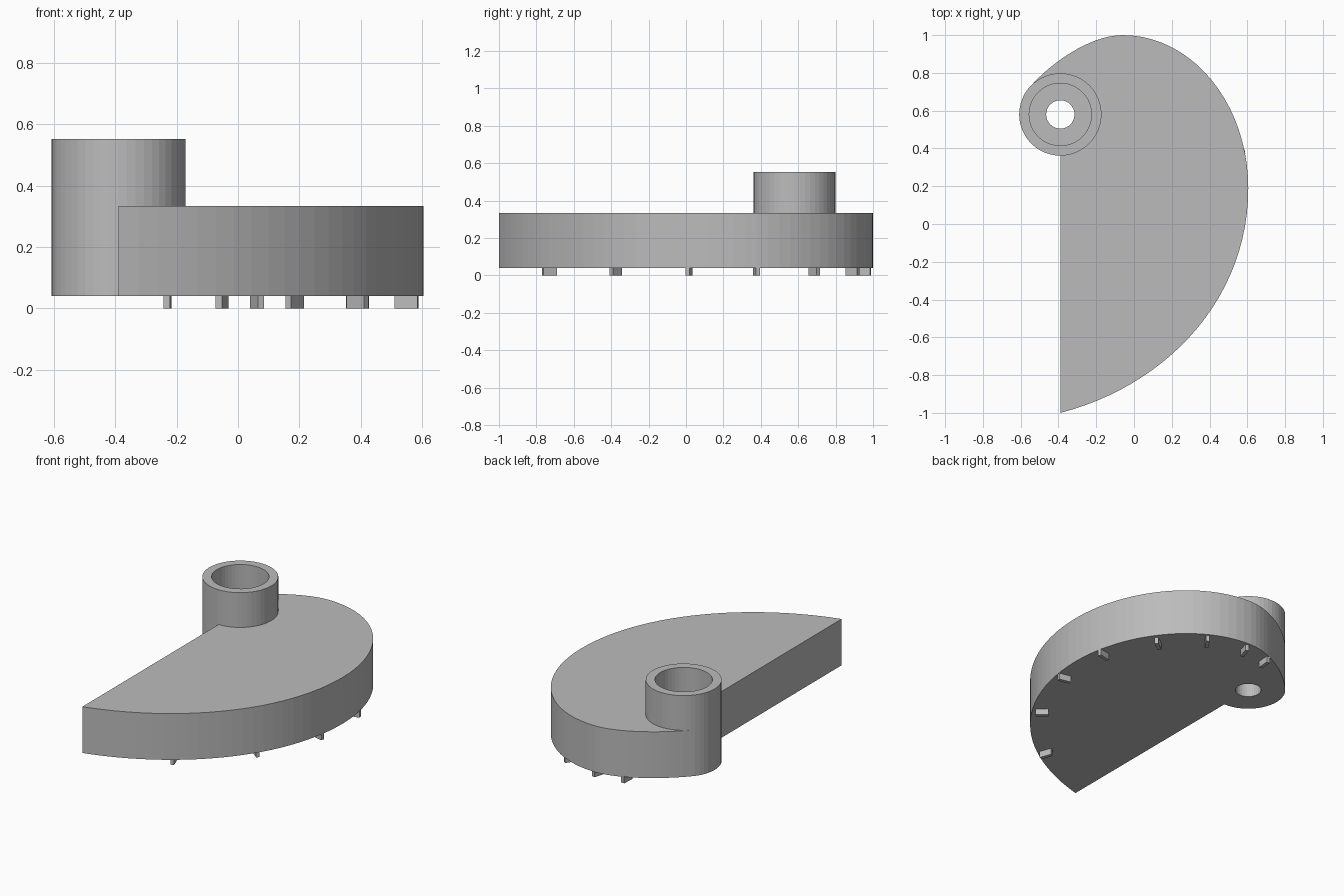
import bpy
import bmesh
import math
from mathutils import Matrix, Vector
from mathutils.geometry import interpolate_bezier

if "Cube" in bpy.data.objects:
    bpy.data.objects.remove(bpy.data.objects["Cube"])

grey = bpy.data.materials.new("plain grey")
grey.use_nodes = True
COLOUR = (0.5, 0.5, 0.5, 1)
grey.diffuse_color = COLOUR
grey.node_tree.nodes["Principled BSDF"].inputs["Base Color"].default_value = COLOUR

BASE, TOP, HUB_TOP = 0.04, 0.333, 0.553
HUB = Vector((-0.39, 0.58))
HUB_R = 0.218


def prism(name, outline, z0, z1):
    """Extrude a flat outline between two heights."""
    bm = bmesh.new()
    face = bm.faces.new([bm.verts.new((x, y, z0)) for x, y in outline])
    new = bmesh.ops.extrude_face_region(bm, geom=[face])["geom"]
    verts = [v for v in new if isinstance(v, bmesh.types.BMVert)]
    bmesh.ops.translate(bm, verts=verts, vec=(0, 0, z1 - z0))
    bmesh.ops.recalc_face_normals(bm, faces=bm.faces)
    mesh = bpy.data.meshes.new(name)
    bm.to_mesh(mesh)
    bm.free()
    mesh.materials.append(grey)
    ob = bpy.data.objects.new(name, mesh)
    bpy.context.collection.objects.link(ob)
    return ob


def circle(radius, sides=48):
    return [HUB + radius * Vector((math.cos(a), math.sin(a)))
            for a in (i * math.tau / sides for i in range(sides))]


def combine(target, other, operation):
    """Apply a boolean and discard the other solid."""
    mod = target.modifiers.new("boolean", "BOOLEAN")
    mod.object, mod.operation, mod.solver = other, operation, "EXACT"
    bpy.context.view_layer.objects.active = target
    bpy.ops.object.modifier_apply(modifier=mod.name)
    bpy.data.objects.remove(other)


def curve(points, count):
    pts = interpolate_bezier(*[Vector((x, y, 0)) for x, y in points], count)
    return [(p.x, p.y) for p in pts]


# Half-disc plate: sweeping lower arc, elliptical shoulder, blend into the hub
lower = curve([(-0.39, -1.0), (0.17, -0.855), (0.605, -0.4), (0.605, 0.19)], 26)
shoulder = [(-0.06 + 0.665 * math.cos(a), 0.19 + 0.81 * math.sin(a))
            for a in (i * math.pi / 40 for i in range(1, 20))]
blend = curve([(-0.06, 1.0), (-0.22, 1.0), (-0.42, 0.87), (-0.544, 0.734)], 14)
body = prism("plate_with_hub", lower + shoulder + blend + [tuple(HUB)], BASE, TOP)

# Raised hub with a wide blind bore and a narrow through hole
combine(body, prism("hub", circle(HUB_R), BASE, HUB_TOP), "UNION")
combine(body, prism("bore", circle(0.165), 0.2, 0.7), "DIFFERENCE")
combine(body, prism("hole", circle(0.075, 32), -0.1, 0.5), "DIFFERENCE")

# Small radial ribs under the rim
FOCUS = Vector((-0.28, 0.2))
spots = [(0.062, -0.73), (0.39, -0.375), (0.55, 0.017), (0.55, 0.377),
         (0.39, 0.685), (0.185, 0.89), (-0.052, 0.95), (-0.23, 0.92)]
for n, spot in enumerate(spots, 1):
    centre = Vector(spot)
    along = (centre - FOCUS).normalized()
    half, side = along * 0.038, Vector((-along.y, along.x)) * 0.011
    prism(f"rib_{n}", [centre - half - side, centre + half - side,
                       centre + half + side, centre - half + side], 0, BASE + 0.005)
